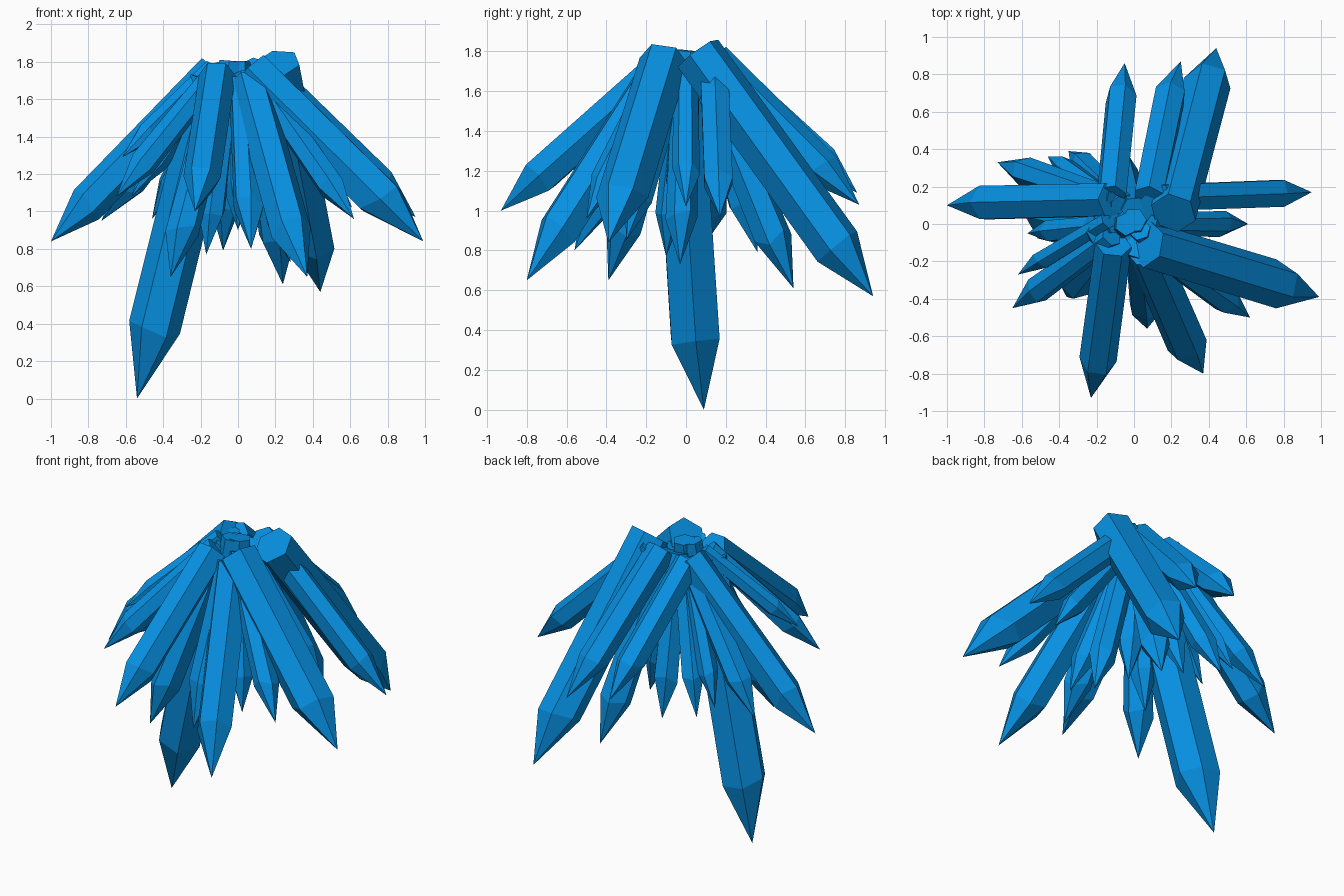
import bpy, bmesh, math, random
from mathutils import Vector

random.seed(4)

blue = bpy.data.materials.new("crystal blue")
blue.diffuse_color = (0.002, 0.28, 0.76, 1)


def crystal(name, base, tip, r, turn=0.0, base_scale=0.8, lean=(0, 0, 0)):
    """Six-sided shard: flat base, shaft, uneven shoulder, pointed tip (lean shifts the shaft off the tip)."""
    base, tip = Vector(base), Vector(tip)
    axis = tip + Vector(lean) - base
    length = axis.length
    axis.normalize()
    u = axis.cross(Vector((0, 0, 1))).normalized()
    v = axis.cross(u)
    shoulder = length - (0.1 + 1.8 * r)
    bm = bmesh.new()
    low, high = [], []
    for i in range(6):
        a = math.tau * i / 6 + turn
        d = u * math.cos(a) + v * math.sin(a)
        lift = random.uniform(-0.35, 0.35) * r
        low.append(bm.verts.new(base + d * r * base_scale))
        high.append(bm.verts.new(base + axis * (shoulder + lift) + d * r))
    point = bm.verts.new(tip)
    bm.faces.new(low)
    for i in range(6):
        j = (i + 1) % 6
        bm.faces.new((low[i], low[j], high[j], high[i]))
        bm.faces.new((high[i], high[j], point))
    bmesh.ops.recalc_face_normals(bm, faces=bm.faces)
    me = bpy.data.meshes.new(name)
    bm.to_mesh(me)
    bm.free()
    me.materials.append(blue)
    ob = bpy.data.objects.new(name, me)
    bpy.context.collection.objects.link(ob)


# Large outer crystals: base centre, tip, radius, shaft lean
large = [
    ((-0.12, -0.04, 1.70), (-0.54, 0.09, 0.00), 0.140, (0, -0.02, 0)),
    ((-0.12, 0.13, 1.75), (-1.00, 0.10, 0.84), 0.103, (0, 0.01, 0)),
    ((0.07, -0.11, 1.75), (0.99, -0.39, 0.84), 0.128, (0, 0, 0)),
    ((0.21, 0.06, 1.79), (0.44, 0.94, 0.57), 0.128, (0, 0, 0)),
    ((0.08, 0.14, 1.76), (0.25, 0.87, 1.03), 0.090, (-0.02, 0, 0)),
    ((-0.12, 0.15, 1.74), (-0.05, 0.86, 1.09), 0.085, (0, 0, 0)),
    ((-0.11, -0.11, 1.73), (-0.23, -0.93, 1.00), 0.100, (0.01, 0, 0)),
    ((0.06, -0.13, 1.70), (0.37, -0.80, 0.65), 0.110, (-0.02, 0, 0)),
    ((0.14, 0.14, 1.76), (0.95, 0.17, 0.97), 0.082, (0, 0, 0)),
]
for i, (b, t, r, lean) in enumerate(large):
    crystal(f"large_crystal_{i + 1}", b, t, r, 0.25 + 0.3 * i, 0.98, lean)

# Medium and small crystals filling the cluster
small = [
    ((0.08, 0.08, 1.74), (0.24, 0.54, 0.61), 0.095),
    ((0.08, -0.12, 1.74), (0.62, -0.50, 0.96), 0.075),
    ((-0.12, -0.06, 1.74), (-0.65, -0.45, 1.08), 0.075),
    ((-0.10, -0.08, 1.66), (-0.36, -0.39, 0.65), 0.090),
    ((-0.14, 0.02, 1.77), (-0.62, -0.27, 1.29), 0.055),
    ((-0.10, 0.12, 1.74), (-0.73, 0.33, 0.95), 0.080),
    ((-0.08, 0.10, 1.74), (-0.46, 0.36, 0.96), 0.060),
    ((-0.05, 0.10, 1.70), (-0.35, 0.39, 0.88), 0.075),
    ((0.08, 0.00, 1.72), (0.61, 0.00, 1.02), 0.070),
    ((0.02, -0.12, 1.70), (0.07, -0.56, 0.80), 0.085),
    ((0.05, 0.00, 1.70), (0.28, -0.03, 0.73), 0.080),
    ((0.00, 0.08, 1.74), (-0.08, 0.36, 0.79), 0.080),
    ((-0.10, 0.00, 1.74), (-0.57, -0.05, 1.08), 0.065),
    ((0.00, 0.02, 1.80), (0.00, -0.05, 0.90), 0.080),
    ((0.03, -0.03, 1.74), (0.24, -0.30, 0.85), 0.070),
    ((-0.04, 0.00, 1.80), (-0.17, -0.10, 0.77), 0.075),
]
for i, (b, t, r) in enumerate(small):
    crystal(f"small_crystal_{i + 1}", b, t, r, 0.4 * i, 0.85)
